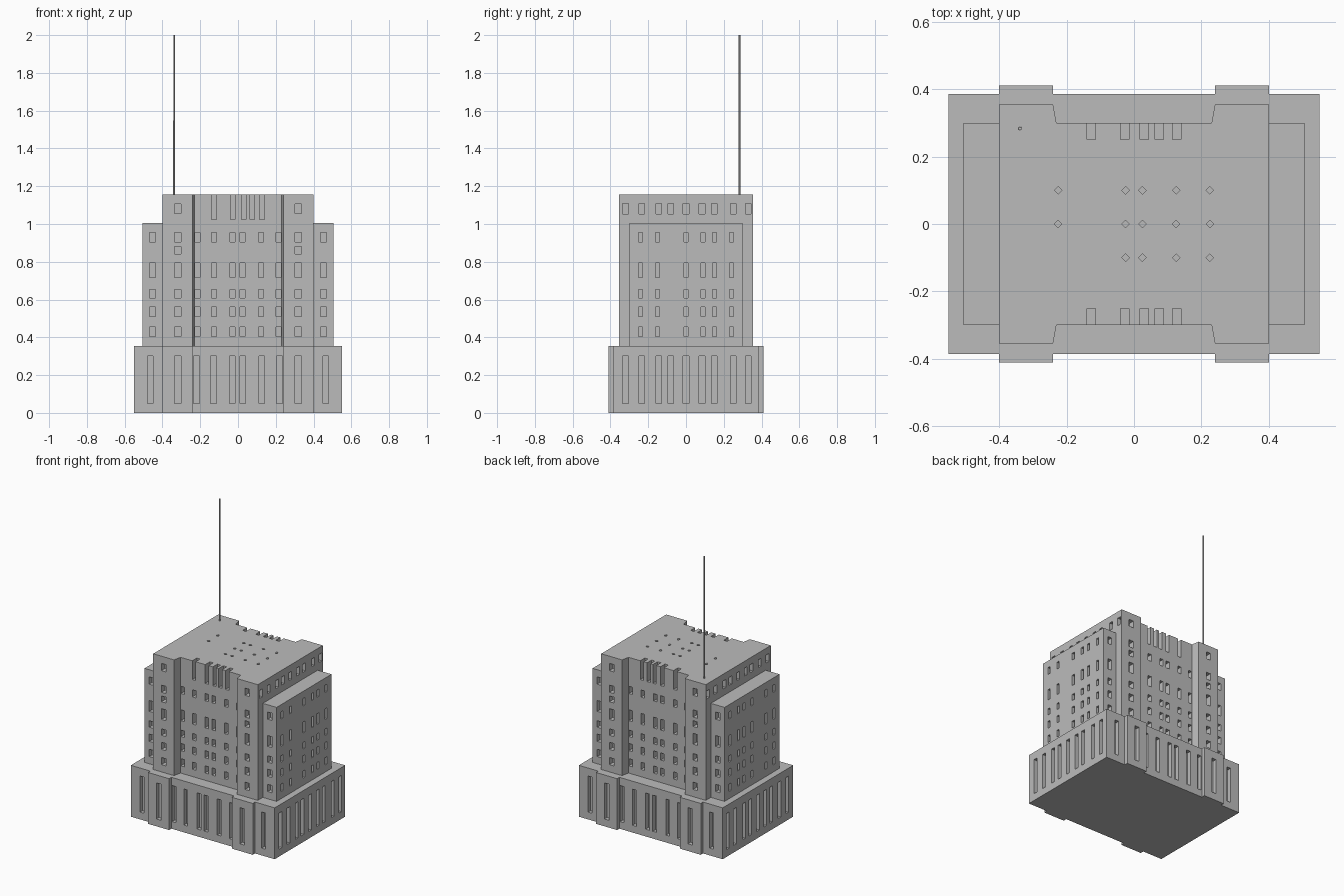
import bpy
import bmesh
from mathutils import Matrix, Vector

cube = bpy.data.objects.get("Cube")
if cube:
    bpy.data.objects.remove(cube, do_unlink=True)

stone = bpy.data.materials.new("grey stone")
stone.use_nodes = True
GREY = (0.5, 0.5, 0.5, 1)
stone.diffuse_color = GREY
stone.node_tree.nodes["Principled BSDF"].inputs["Base Color"].default_value = GREY

BASE_TOP, WING_TOP, ROOF = 0.355, 1.005, 1.155
COLUMNS = (-0.22, -0.13, -0.03, 0.025, 0.125, 0.22)
WING_COLUMNS = (-0.24, -0.15, 0, 0.09, 0.15, 0.24)
SIDE_COLUMNS = (-0.32, -0.235, -0.145, -0.08, 0, 0.085, 0.15, 0.25, 0.33)
ROWS = ((0.43, 0.05), (0.535, 0.05), (0.63, 0.045), (0.755, 0.075), (0.93, 0.05))


def add_object(name, bm):
    mesh = bpy.data.meshes.new(name)
    bmesh.ops.recalc_face_normals(bm, faces=bm.faces)
    bm.to_mesh(mesh)
    bm.free()
    mesh.materials.append(stone)
    obj = bpy.data.objects.new(name, mesh)
    bpy.context.collection.objects.link(obj)
    return obj


def extrude_plan(name, quarter, bottom, top):
    """Mirror a quarter outline into a full plan and extrude it upwards."""
    back = [(-x, y) for x, y in reversed(quarter)]
    outline = quarter + back
    outline += [(-x, -y) for x, y in outline]
    bm = bmesh.new()
    face = bm.faces.new([bm.verts.new((x, y, bottom)) for x, y in outline])
    new = bmesh.ops.extrude_face_region(bm, geom=[face])["geom"]
    verts = [v for v in new if isinstance(v, bmesh.types.BMVert)]
    bmesh.ops.translate(bm, verts=verts, vec=(0, 0, top - bottom))
    return add_object(name, bm)


def box(bm, center, size, turn=0):
    matrix = (Matrix.Translation(center) @ Matrix.Rotation(turn, 4, "Z")
              @ Matrix.Diagonal(Vector((*size, 1))))
    bmesh.ops.create_cube(bm, size=1, matrix=matrix)


def front_back(bm, x, wall, z, width, height, depth=0.04):
    for side in (-1, 1):
        box(bm, (x, side * wall, z), (width, 2 * depth, height))


def left_right(bm, y, wall, z, width, height, depth=0.03):
    for side in (-1, 1):
        box(bm, (side * wall, y, z), (2 * depth, width, height))


def carve(target, bm):
    """Cut all recesses in one pass."""
    cutter = add_object("recess_cutter", bm)
    cutter.hide_render = True
    mod = target.modifiers.new("recesses", "BOOLEAN")
    mod.operation = "DIFFERENCE"
    mod.solver = "EXACT"
    mod.object = cutter
    bpy.context.view_layer.objects.active = target
    bpy.ops.object.modifier_apply(modifier=mod.name)
    bpy.data.objects.remove(cutter, do_unlink=True)


# Base with shallow pilasters and tall slots
base = extrude_plan("base", [(0.55, 0.385), (0.4, 0.385), (0.4, 0.41),
                             (0.24, 0.41), (0.24, 0.385)], 0, BASE_TOP)
cuts = bmesh.new()
for x in COLUMNS + (-0.465, 0.465):
    front_back(cuts, x, 0.385, 0.175, 0.03, 0.25, 0.03)
for x in (-0.32, 0.32):
    front_back(cuts, x, 0.41, 0.175, 0.035, 0.25, 0.03)
for y in SIDE_COLUMNS:
    left_right(cuts, y, 0.55, 0.175, 0.03, 0.25)
carve(base, cuts)

# Main block with four projecting corner towers
block = extrude_plan("main_block", [(0.4, 0.355), (0.24, 0.355), (0.23, 0.3)],
                     BASE_TOP, ROOF)
cuts = bmesh.new()
for z, height in ROWS:
    for x in COLUMNS:
        front_back(cuts, x * 0.97, 0.3, z, 0.027, height)
    for x in (-0.32, 0.32):
        front_back(cuts, x, 0.355, z, 0.035, height)
for x in (-0.32, 0.32):
    front_back(cuts, x, 0.355, 1.08, 0.035, 0.05)
    front_back(cuts, x, 0.355, 0.86, 0.035, 0.04)
for y in SIDE_COLUMNS:
    left_right(cuts, y, 0.4, 1.08, 0.03, 0.055)
# Notches through the parapet
for x in (-0.127, -0.028, 0.03, 0.075, 0.127):
    front_back(cuts, x, 0.3, ROOF - 0.05, 0.025, 0.16, 0.05)
# Small roof pits
for x in (-0.225, -0.025, 0.025, 0.125, 0.225):
    for y in (-0.1, 0, 0.1):
        if x != -0.225 or y >= 0:
            box(cuts, (x, y, ROOF), (0.016, 0.016, 0.06), 0.785)
carve(block, cuts)

# Lower side wings
for side, name in ((-1, "right_wing"), (1, "left_wing")):
    bm = bmesh.new()
    box(bm, (side * 0.4525, 0, (BASE_TOP + WING_TOP) / 2),
        (0.105, 0.6, WING_TOP - BASE_TOP))
    wing = add_object(name, bm)
    cuts = bmesh.new()
    for z, height in ROWS:
        front_back(cuts, side * 0.453, 0.3, z, 0.032, height, 0.03)
        for y in WING_COLUMNS:
            box(cuts, (side * 0.505, y, z), (0.06, 0.022, height))
    carve(wing, cuts)

# Roof mast
bm = bmesh.new()
bmesh.ops.create_cone(bm, cap_ends=True, segments=6, radius1=0.006, radius2=0.005,
                      depth=2 - ROOF,
                      matrix=Matrix.Translation((-0.338, 0.283, (2 + ROOF) / 2)))
add_object("mast", bm)
